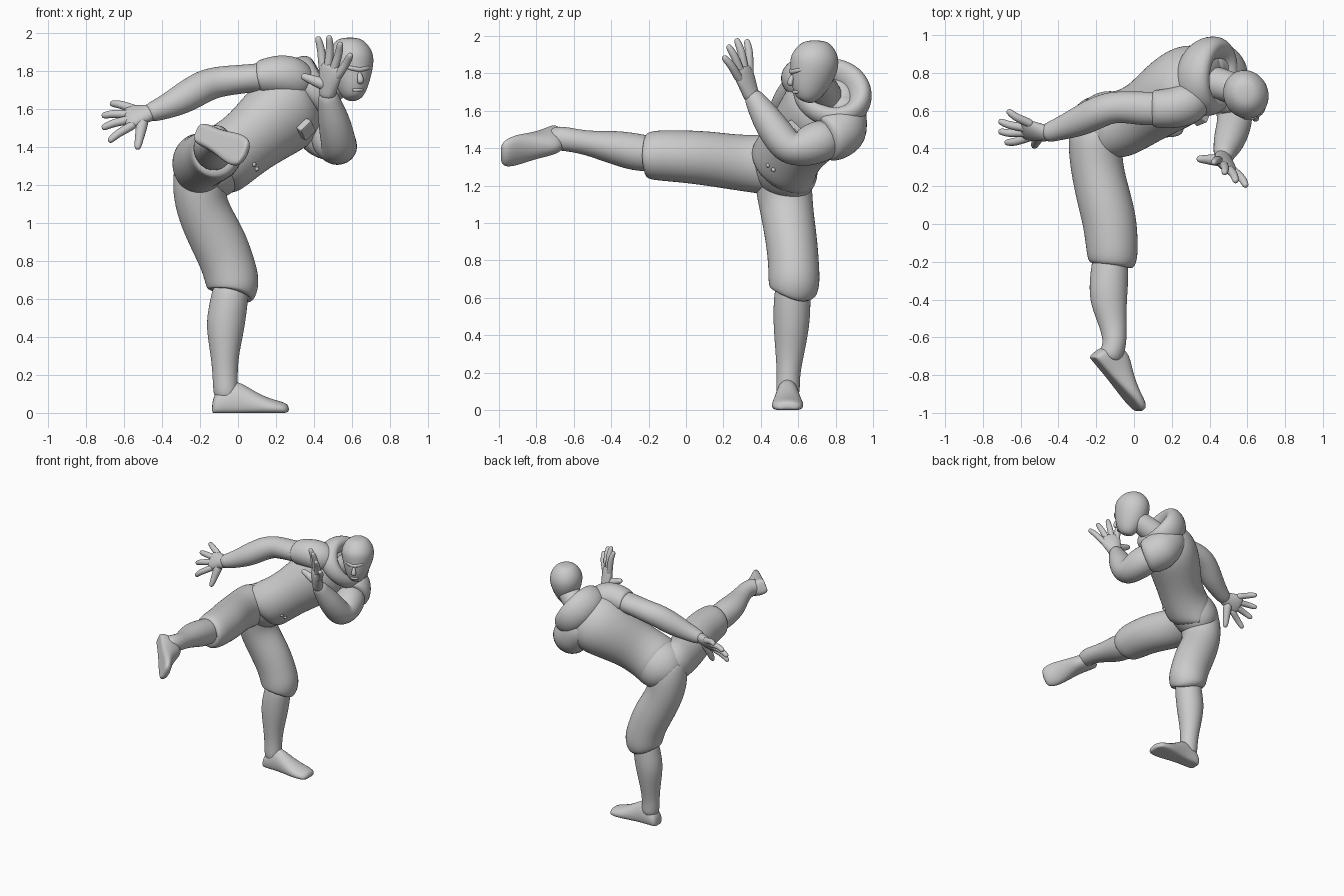
import bpy, bmesh
from math import sin, cos, pi
from mathutils import Vector, Matrix

V = Vector
# Torso frame: character's left, spine direction, and chest-facing direction
LEFT = V((0.375, 0.70, -0.60)).normalized()
SPINE = V((0.71, 0.34, 0.60)).normalized()
FRONT = LEFT.cross(SPINE).normalized()


def finish(name, rings, closed=False, sub=2):
    """Bridge rings of points into a smooth subdivided skin."""
    bm = bmesh.new()
    loops = [[bm.verts.new(p) for p in r] for r in rings]
    n = len(loops[0])
    for i in range(len(loops) if closed else len(loops) - 1):
        a, b = loops[i], loops[(i + 1) % len(loops)]
        for j in range(n):
            k = (j + 1) % n
            bm.faces.new((a[j], a[k], b[k], b[j]))
    if not closed:
        bm.faces.new(loops[0][::-1])
        bm.faces.new(loops[-1])
    bmesh.ops.recalc_face_normals(bm, faces=bm.faces)
    for f in bm.faces:
        f.smooth = True
    mesh = bpy.data.meshes.new(name)
    bm.to_mesh(mesh)
    bm.free()
    ob = bpy.data.objects.new(name, mesh)
    bpy.context.collection.objects.link(ob)
    m = ob.modifiers.new("smooth", "SUBSURF")
    m.levels = m.render_levels = sub
    return ob


def loft(name, rows, side=(1, 0, 0), closed=False, n=16):
    """Rows are (x, y, z, radius along side, other radius)."""
    pts = [V(r[:3]) for r in rows]
    side, c, rings = V(side), len(rows), []
    grow = 3 / (2 + cos(2 * pi / n))
    for i, r in enumerate(rows):
        if closed:
            t = pts[(i + 1) % c] - pts[i - 1]
        else:
            t = pts[min(i + 1, c - 1)] - pts[max(i - 1, 0)]
        t.normalize()
        a = (side - t * side.dot(t)).normalized()
        b = t.cross(a)
        ra, rb = r[3] * grow, r[-1] * grow
        rings.append([pts[i] + a * ra * cos(2 * pi * j / n) + b * rb * sin(2 * pi * j / n)
                      for j in range(n)])
    return finish(name, rings, closed)


def foot(name, origin, fwd, up):
    """Flat-soled bare foot; origin lies on the sole below the ankle."""
    fwd, up = V(fwd).normalized(), V(up).normalized()
    across = up.cross(fwd)
    prof = [(-.072, .035, .05), (-.06, .055, .095), (-.035, .062, .13), (.02, .064, .165),
            (.07, .066, .168), (.14, .075, .122), (.22, .088, .08), (.29, .085, .062), (.335, .06, .045)]
    rings = []
    for x, w, h in prof:
        rings.append([V(origin) + fwd * x + across * w * cos(2 * pi * j / 16)
                      + up * max(0, h * (.35 + .65 * sin(2 * pi * j / 16))) for j in range(16)])
    finish(name, rings)


def hand(name, wrist, tips, thumb):
    """Open hand: palm plus four fingers and a thumb aimed at given tips."""
    w, tips, thumb = V(wrist), [V(t) for t in tips], V(thumb)
    mid = sum(tips, V()) / 4
    across = (tips[0] - tips[3]).normalized()
    rows = [(-.1, .045, .042), (.1, .052, .038), (.32, .07, .036), (.5, .075, .028), (.58, .058, .018)]
    loft(name + "_palm", [(*(w + (mid - w) * f), a, b) for f, a, b in rows], across)
    bend = across.cross(mid - w).normalized() * .012
    for i, t in enumerate(tips):
        k = w + (t - w) * .5
        mid_f = k.lerp(t, .55) + bend
        loft(f"{name}_finger_{i + 1}",
             [(*w.lerp(t, .36), .022), (*k, .023), (*mid_f, .021), (*k.lerp(t, .92), .018),
              (*w.lerp(t, 1.01), .01)], across, n=8)
    base = w + (mid - w) * .15
    loft(name + "_thumb",
         [(*base, .034), (*base.lerp(thumb, .4), .03), (*base.lerp(thumb, .7), .023),
          (*base.lerp(thumb, .94), .019), (*base.lerp(thumb, 1.02), .009)], mid - w, n=8)


# Standing leg: trousers gathered below the knee, bare shin, foot
loft("standing_trouser_leg", [
    (-.19, .51, 1.38, .11), (-.195, .515, 1.28, .145, .15), (-.205, .525, 1.17, .14, .15),
    (-.185, .54, 1.06, .138, .14), (-.10, .565, .90, .147, .137), (-.055, .575, .79, .14, .135),
    (-.03, .578, .70, .142, .137), (-.025, .577, .645, .132, .132), (-.03, .573, .612, .11, .115),
    (-.035, .57, .625, .08)])
loft("standing_shin", [
    (-.03, .575, .70, .09), (-.045, .568, .60, .098), (-.062, .565, .50, .102, .098),
    (-.068, .562, .42, .096, .092), (-.07, .555, .30, .073, .076), (-.068, .548, .20, .065, .062),
    (-.066, .545, .13, .066, .064), (-.06, .545, .06, .06)])
foot("standing_foot", (-.065, .543, 0), (1, 0, 0), (0, 0, 1))

# Kicking leg stretched out to the front
loft("kicking_trouser_leg", [
    (-.20, .58, 1.30, .10), (-.20, .48, 1.31, .145, .16), (-.205, .40, 1.315, .142, .158),
    (-.195, .28, 1.322, .138, .147), (-.155, .12, 1.345, .143, .145), (-.125, 0, 1.355, .142, .14),
    (-.115, -.14, 1.362, .136, .135), (-.113, -.20, 1.36, .128, .126), (-.115, -.228, 1.36, .105, .105),
    (-.115, -.21, 1.36, .08)])
loft("kicking_shin", [
    (-.12, -.14, 1.365, .09), (-.13, -.25, 1.375, .1), (-.135, -.34, 1.395, .102, .095),
    (-.134, -.42, 1.41, .096, .084), (-.11, -.54, 1.43, .07, .062), (-.1, -.63, 1.447, .062, .064),
    (-.118, -.685, 1.453, .064, .064), (-.14, -.72, 1.455, .055)])
foot("kicking_foot", (-.18, -.755, 1.465), (.62, -.73, -.29), (.66, .69, -.31))

# Trouser seat and the fitted vest leaning sideways above it
loft("trouser_seat", [
    (-.285, .53, 1.23, .09), (-.245, .53, 1.25, .15, .13), (-.18, .525, 1.275, .195, .165),
    (-.08, .53, 1.335, .185, .165), (0, .55, 1.38, .12)], LEFT)
loft("vest", [
    (-.11, .525, 1.315, .15), (-.15, .515, 1.285, .188, .168), (-.135, .515, 1.295, .198, .176),
    (-.04, .535, 1.355, .187, .167), (.065, .595, 1.435, .185, .163), (.175, .675, 1.53, .215, .19),
    (.285, .75, 1.612, .238, .2), (.37, .77, 1.66, .195, .155), (.44, .765, 1.69, .09, .08)], LEFT)

# Folded hood lying around the neck, fuller at the back, over a soft filling
ring = []
for i in range(14):
    a = 2 * pi * i / 14
    back = .5 - .5 * sin(a)
    p = V((.395, .77, 1.675)) + LEFT * .165 * cos(a) + FRONT * .14 * sin(a) + SPINE * (.06 * back - .02)
    ring.append((*p, .055 + .055 * back, .045 + .025 * back))
loft("hood", ring, SPINE, closed=True)
loft("hood_lining", [(.33, .76, 1.63, .16), (.37, .785, 1.68, .165, .14), (.40, .79, 1.71, .13, .11),
                     (.42, .785, 1.725, .07)], LEFT)

# Chest pocket and buttons
bpy.ops.mesh.primitive_cube_add(size=1)
pocket = bpy.context.object
pocket.name = "chest_pocket"
rot = Matrix((LEFT, SPINE, FRONT)).transposed().to_4x4()
pocket.matrix_world = (Matrix.Translation(V((.245, .69, 1.56)) + FRONT * .178) @ rot
                       @ Matrix.Diagonal((.09, .08, .04, 1)))
bev = pocket.modifiers.new("bevel", "BEVEL")
bev.width, bev.segments = .1, 3
for i in range(2):
    bpy.ops.mesh.primitive_uv_sphere_add(
        segments=16, ring_count=8, radius=.012,
        location=V((-.02, .548, 1.37)) + FRONT * .163 + LEFT * .04 * i)
    bpy.context.object.name = f"button_{i + 1}"
    bpy.ops.object.shade_smooth()

# Right arm swept back to the side
loft("right_sleeve", [
    (.36, .69, 1.71, .09), (.29, .635, 1.77, .115), (.21, .612, 1.78, .108), (.13, .61, 1.768, .1, .092),
    (.095, .61, 1.765, .096, .083), (.11, .61, 1.765, .07)], (0, 1, 0))
loft("right_arm", [
    (.20, .61, 1.77, .08), (.08, .61, 1.763, .09, .074), (0, .615, 1.755, .086, .076),
    (-.10, .622, 1.745, .082, .08), (-.18, .598, 1.722, .086, .086), (-.28, .547, 1.66, .082, .083),
    (-.37, .512, 1.615, .064, .066), (-.44, .488, 1.588, .054, .054), (-.48, .475, 1.575, .045)], (0, 1, 0))
hand("right_hand", (-.46, .48, 1.58),
     [(-.67, .60, 1.63), (-.715, .545, 1.565), (-.715, .49, 1.50), (-.68, .43, 1.43)], (-.53, .41, 1.39))

# Left arm bent into a guard in front of the face
loft("left_sleeve", [
    (.33, .79, 1.62, .12), (.38, .845, 1.565, .145), (.43, .85, 1.50, .145), (.475, .79, 1.465, .138),
    (.50, .73, 1.447, .123), (.495, .745, 1.45, .09)], (0, 0, 1))
loft("left_arm", [
    (.46, .80, 1.47, .10), (.51, .70, 1.43, .116), (.53, .61, 1.395, .098), (.535, .55, 1.395, .092),
    (.52, .49, 1.47, .09), (.50, .43, 1.56, .08), (.48, .38, 1.64, .06), (.47, .345, 1.70, .045)], (1, 0, 0))
hand("left_hand", (.47, .35, 1.68),
     [(.42, .325, 1.98), (.48, .27, 1.985), (.54, .225, 1.95), (.595, .20, 1.89)], (.335, .345, 1.775))

# Neck and bald head turned towards the opponent
loft("neck", [(.38, .76, 1.65, .09), (.46, .74, 1.70, .085), (.55, .71, 1.75, .08), (.59, .70, 1.80, .07)])
side = V((.92, .39, 0))
loft("head", [
    (.607, .63, 1.648, .03, .035), (.606, .64, 1.672, .058, .065), (.604, .652, 1.715, .08, .093),
    (.60, .668, 1.77, .1, .115), (.595, .683, 1.83, .118, .13), (.59, .69, 1.885, .12, .132),
    (.588, .692, 1.94, .094, .102), (.588, .692, 1.978, .05, .055)], side)
loft("nose", [(.638, .574, 1.795, .01), (.643, .562, 1.77, .014), (.647, .553, 1.748, .02, .016),
              (.64, .566, 1.733, .012)], side, n=8)
face = V((.38, -.92, 0)).normalized()
brow = []
for i in range(7):
    a = -.75 + .25 * i
    p = V((.597, .676, 1.806)) + face * .117 * cos(a) + side * .102 * sin(a) + V((0, 0, .02 * abs(a)))
    brow.append((*p, .012 if 0 < i < 6 else .006))
loft("brow_ridge", brow, (0, 0, 1), n=8)
loft("mouth", [(*(V((.604, .652, 1.70)) + face * (.082 - .01 * abs(k)) + side * .022 * k), .008)
               for k in (-1.4, -.7, 0, .7, 1.4)], (0, 0, 1), n=8)
